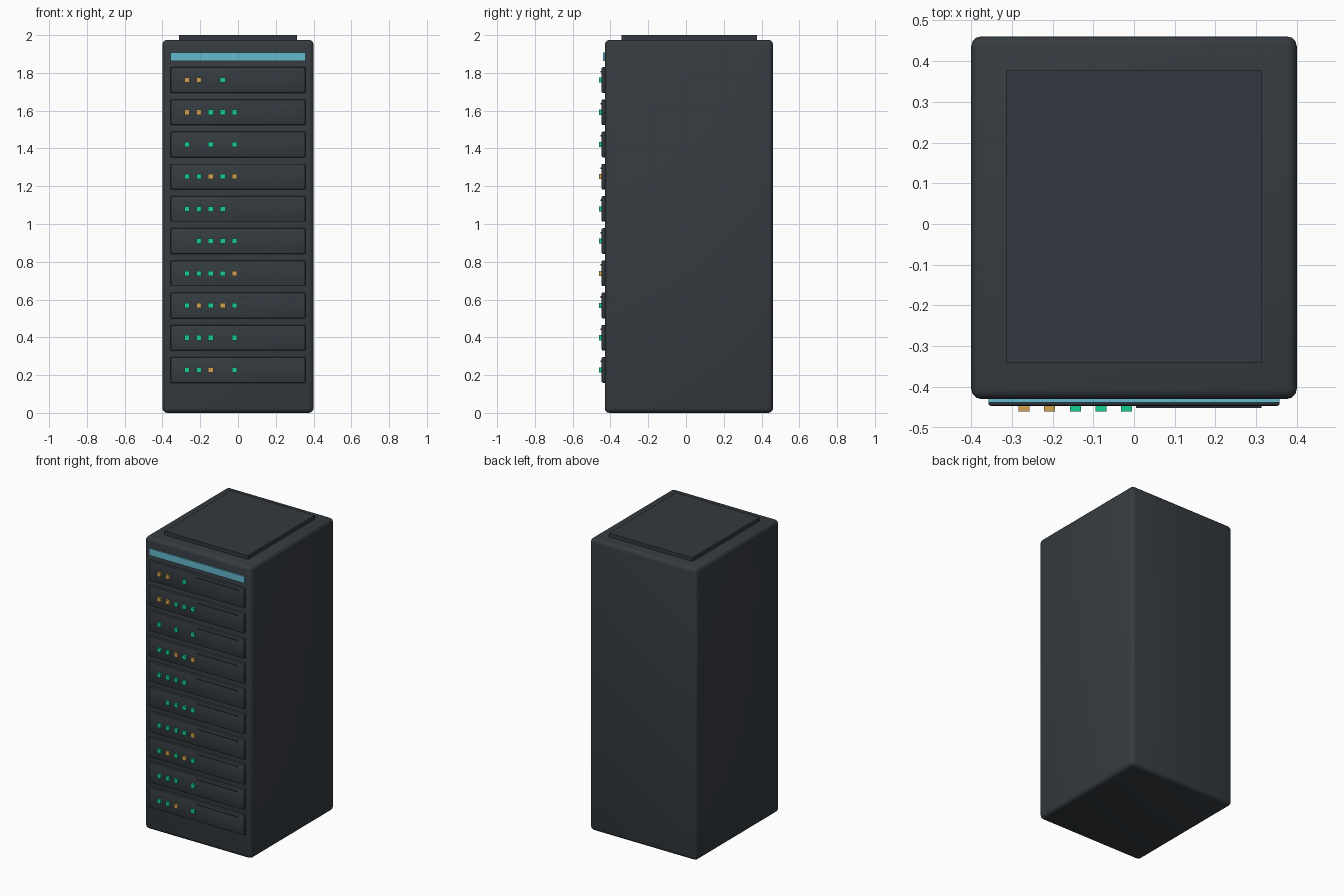
import bpy
import bmesh
from mathutils import Vector

default = bpy.data.objects.get("Cube")
if default:
    bpy.data.objects.remove(default, do_unlink=True)


def material(name, rgb):
    m = bpy.data.materials.new(name)
    m.use_nodes = True
    color = (*rgb, 1)
    m.diffuse_color = color
    m.node_tree.nodes["Principled BSDF"].inputs["Base Color"].default_value = color
    return m


charcoal = material("charcoal", (0.036, 0.044, 0.052))
slate = material("slate", (0.034, 0.040, 0.050))
sky_blue = material("sky blue", (0.13, 0.49, 0.62))
green = material("signal green", (0.01, 0.62, 0.29))
amber = material("amber", (0.65, 0.37, 0.08))


def box(name, low, high, mat, bevel=0, segments=1):
    """Box between two corners, with optional rounded edges."""
    low, high = Vector(low), Vector(high)
    middle, size = (low + high) / 2, high - low
    bm = bmesh.new()
    bmesh.ops.create_cube(bm, size=1)
    bmesh.ops.scale(bm, vec=size, verts=bm.verts)
    if bevel:
        bmesh.ops.bevel(bm, geom=bm.edges[:], offset=bevel, segments=segments,
                        profile=0.5, affect='EDGES')
    mesh = bpy.data.meshes.new(name)
    bm.to_mesh(mesh)
    bm.free()
    mesh.materials.append(mat)
    obj = bpy.data.objects.new(name, mesh)
    obj.location = middle
    bpy.context.collection.objects.link(obj)
    if segments > 1:
        bpy.ops.object.select_all(action='DESELECT')
        obj.select_set(True)
        bpy.context.view_layer.objects.active = obj
        bpy.ops.object.shade_smooth_by_angle()
    return obj


# Cabinet, roof panel and light strip
box("cabinet", (-0.4, -0.43, 0), (0.4, 0.461, 1.975), charcoal, 0.025, 3)
box("roof_panel", (-0.313, -0.341, 1.96), (0.313, 0.377, 2), slate)
box("light_strip", (-0.357, -0.439, 1.862), (0.357, -0.42, 1.908), sky_blue)

# Server units, listed top to bottom: A amber, G green, - unlit gap
patterns = ["AA-G-", "AAGGG", "G-G-G", "GGAGA", "GGGG-",
            "-GGGG", "GGGGA", "GAGAG", "GGG-G", "GGA-G"]
lamp_colors = {"A": amber, "G": green}
half = 0.0135

for row, pattern in enumerate(patterns):
    z = 1.762 - row * 0.1705
    box(f"server_unit_{row + 1}", (-0.358, -0.447, z - 0.068),
        (0.358, -0.41, z + 0.068), charcoal, 0.007, 2)
    box(f"vent_slot_{row + 1}", (0.005, -0.452, z + 0.041),
        (0.313, -0.44, z + 0.049), slate)
    for column, code in enumerate(pattern):
        if code in lamp_colors:
            x = -0.27 + column * 0.063
            box(f"status_lamp_{row + 1}_{column + 1}",
                (x - half, -0.461, z - half), (x + half, -0.445, z + half),
                lamp_colors[code])
